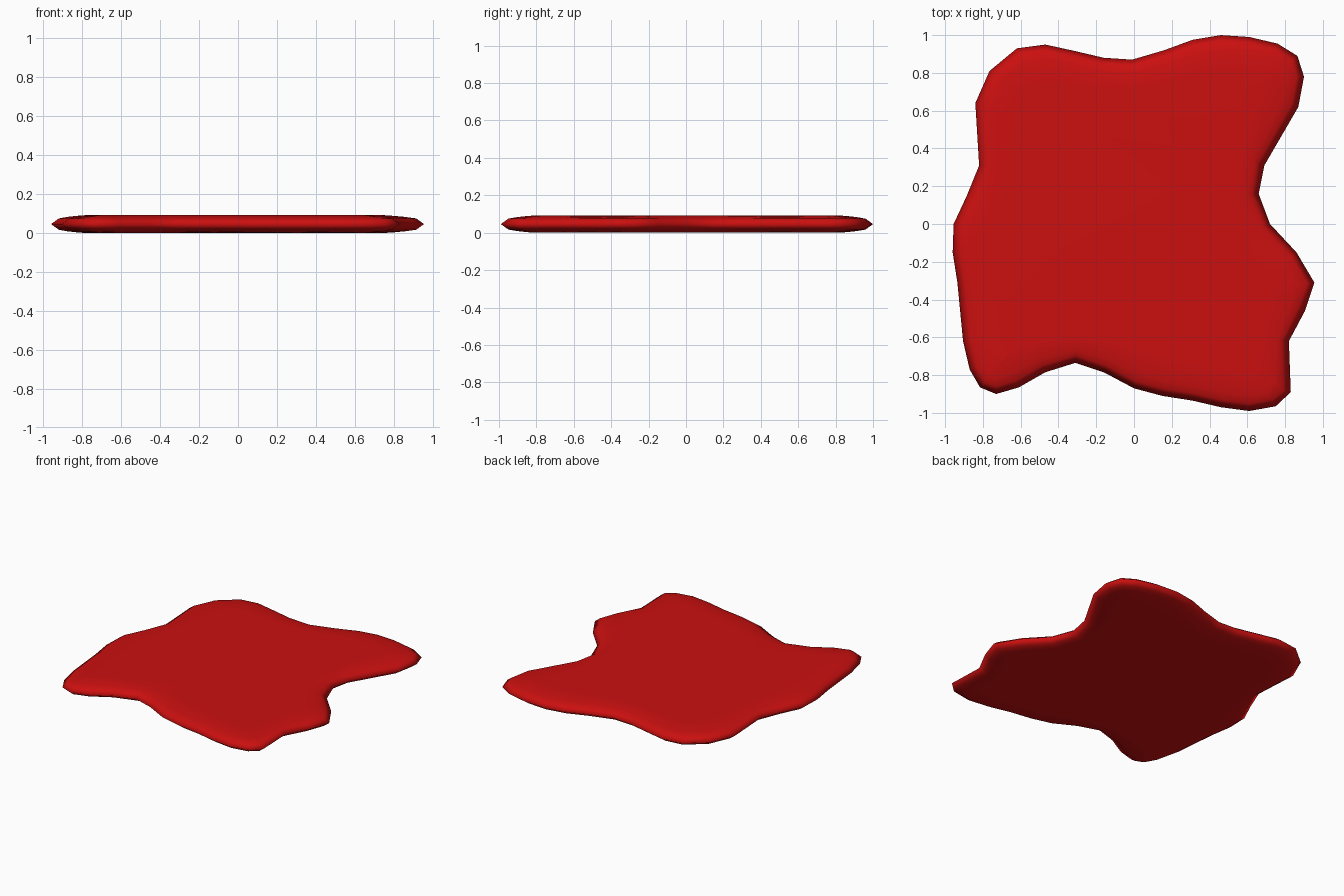
import bpy, bmesh
from mathutils import Vector

if "Cube" in bpy.data.objects:
    bpy.data.objects.remove(bpy.data.objects["Cube"])

# Irregular puddle outline, counter-clockwise from the right-hand notch
outline = [
    (.66, .16), (.69, .31), (.87, .62), (.90, .78), (.865, .89), (.76, .955),
    (.61, .99), (.46, 1.0), (.31, .975), (.16, .92), (-.01, .87), (-.16, .88),
    (-.31, .915), (-.47, .95), (-.62, .93), (-.765, .81), (-.84, .64),
    (-.82, .31), (-.885, .15), (-.955, 0), (-.96, -.15), (-.935, -.31),
    (-.905, -.62), (-.87, -.77), (-.815, -.865), (-.73, -.90), (-.61, -.865),
    (-.47, -.785), (-.31, -.735), (-.16, -.785), (0, -.87), (.15, -.91),
    (.31, -.935), (.46, -.97), (.61, -.99), (.75, -.965), (.83, -.89),
    (.82, -.62), (.905, -.46), (.955, -.31), (.86, -.15), (.72, 0)]
MID = 0.046


def inset(ring, dist, smooth):
    """Move a ring inwards along its normals, then relax it a little."""
    n = len(ring)
    moved = []
    for i, p in enumerate(ring):
        t = (ring[(i + 1) % n] - ring[i - 1]).normalized()
        moved.append(p + Vector((-t.y, t.x)) * dist)
    return [p.lerp((moved[i - 1] + moved[(i + 1) % n]) / 2, smooth)
            for i, p in enumerate(moved)]


# Rounded edge: rings stepping inwards with their half heights
rings = [([Vector(p) for p in outline], 0.0)]
for dist, half in ((.04, .029), (.04, .037), (.04, .042), (.04, .0455), (.03, .046)):
    rings.append((inset(rings[-1][0], dist, 0.0 if half < .03 else 0.3), half))

bm = bmesh.new()
n = len(outline)
rim = [bm.verts.new((p.x, p.y, MID)) for p in rings[0][0]]
for side in (1, -1):
    prev = rim
    for ring, half in rings[1:]:
        cur = [bm.verts.new((p.x, p.y, MID + side * half)) for p in ring]
        for i in range(n):
            j = (i + 1) % n
            bm.faces.new((prev[i], prev[j], cur[j], cur[i]))
        prev = cur
    bm.faces.new(prev)  # flat cap
bmesh.ops.recalc_face_normals(bm, faces=bm.faces)
for f in bm.faces:
    f.smooth = True

mesh = bpy.data.meshes.new("puddle")
bm.to_mesh(mesh)
bm.free()
puddle = bpy.data.objects.new("puddle", mesh)
bpy.context.collection.objects.link(puddle)

red = bpy.data.materials.new("dark_red")
red.diffuse_color = (0.6, 0.005, 0.005, 1)
red.use_nodes = True
red.node_tree.nodes["Principled BSDF"].inputs["Base Color"].default_value = red.diffuse_color
mesh.materials.append(red)
